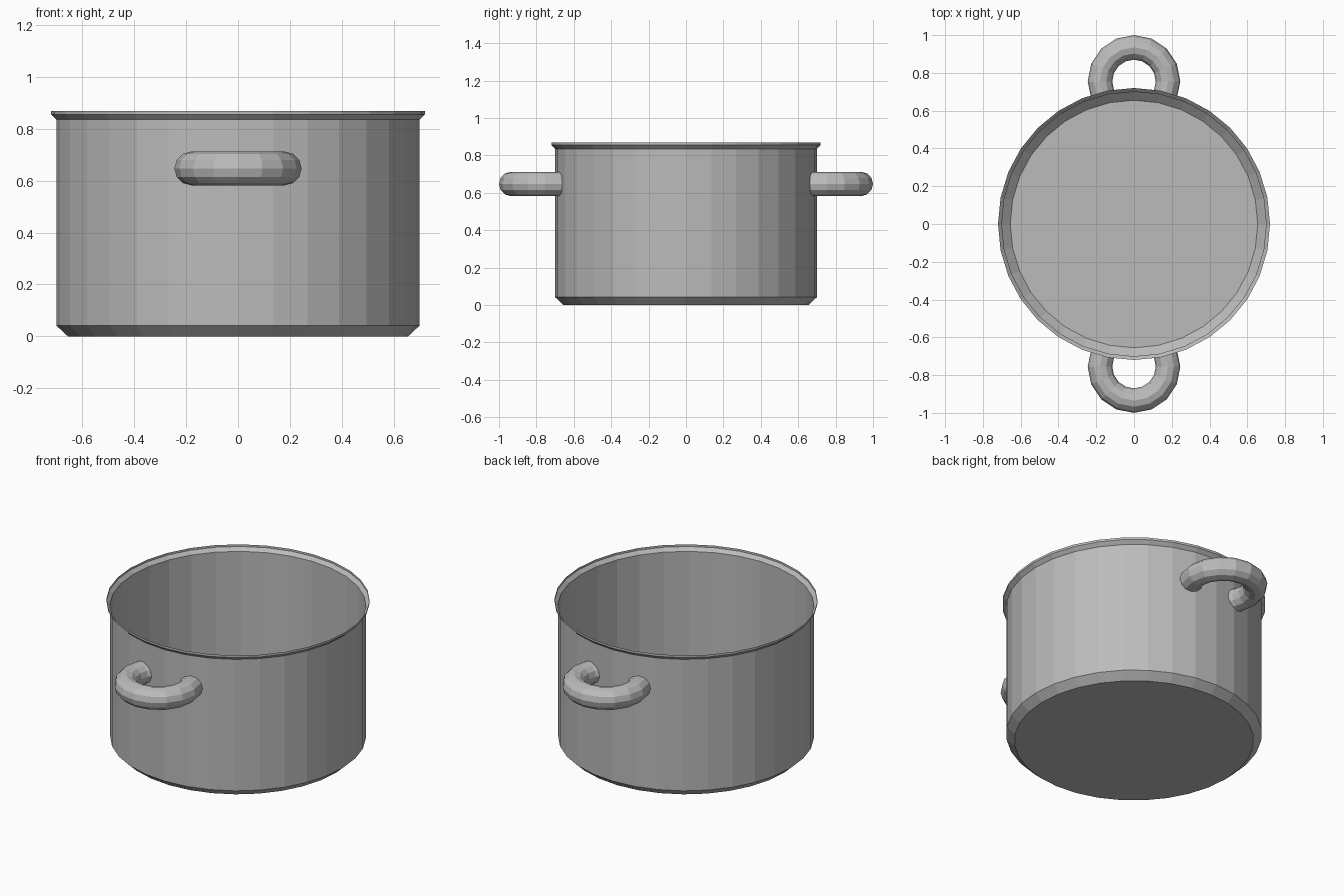
import bpy, bmesh
from math import sin, cos, tau

cube = bpy.data.objects.get("Cube")
if cube:
    bpy.data.objects.remove(cube, do_unlink=True)

SIDES = 32
WALL = 0.70

metal = bpy.data.materials.new("grey metal")
metal.use_nodes = True
grey = (0.5, 0.5, 0.5, 1)
metal.diffuse_color = grey
metal.node_tree.nodes["Principled BSDF"].inputs["Base Color"].default_value = grey


def finish(bm, name):
    mesh = bpy.data.meshes.new(name)
    bm.to_mesh(mesh)
    bm.free()
    mesh.materials.append(metal)
    obj = bpy.data.objects.new(name, mesh)
    bpy.context.collection.objects.link(obj)
    return obj


def lathe(name, profile, closed_top=False):
    """Turn (radius, height) points around z, with a flat floor."""
    bm = bmesh.new()
    rings = [[bm.verts.new((r * cos(tau * i / SIDES), r * sin(tau * i / SIDES), z))
              for i in range(SIDES)] for r, z in profile]
    for low, high in zip(rings, rings[1:]):
        for i in range(SIDES):
            j = (i + 1) % SIDES
            bm.faces.new((low[i], low[j], high[j], high[i]))
    bm.faces.new(rings[0][::-1])
    if closed_top:
        bm.faces.new(rings[-1])
    return finish(bm, name)


def ring_handle(name, side, cutter, major=0.18, minor=0.065, around=16, tube=12):
    """Ring lying flat, trimmed off where it meets the pot wall."""
    bm = bmesh.new()
    rings = []
    for i in range(around):
        a = tau * i / around
        rings.append([])
        for k in range(tube):
            t = tau * k / tube
            r = major + minor * cos(t)
            rings[-1].append(bm.verts.new((r * cos(a), side * 0.755 + r * sin(a),
                                           0.647 + minor * sin(t))))
    for i in range(around):
        p, q = rings[i], rings[(i + 1) % around]
        for k in range(tube):
            n = (k + 1) % tube
            bm.faces.new((p[k], q[k], q[n], p[n]))
    obj = finish(bm, name)

    trim = obj.modifiers.new("trim", 'BOOLEAN')
    trim.operation = 'DIFFERENCE'
    trim.solver = 'EXACT'
    trim.object = cutter
    bpy.context.view_layer.objects.active = obj
    bpy.ops.object.modifier_apply(modifier=trim.name)

    # Remove the end caps that lie against the wall
    bm = bmesh.new()
    bm.from_mesh(obj.data)
    caps = [f for f in bm.faces if all(v.co.xy.length < WALL + 0.0005 for v in f.verts)]
    bmesh.ops.delete(bm, geom=caps, context='FACES')
    bm.to_mesh(obj.data)
    bm.free()


# Thin-walled pot: bevelled base, straight wall, flared rim
lathe("pot_body", [(0.655, 0), (WALL, 0.042), (WALL, 0.835), (0.72, 0.855), (0.72, 0.868)])

# Front and back handles
cutter = lathe("handle_cutter", [(WALL, 0.2), (WALL, 0.8)], closed_top=True)
cutter.hide_render = True
ring_handle("front_handle", -1, cutter)
ring_handle("back_handle", 1, cutter)
bpy.data.objects.remove(cutter, do_unlink=True)
